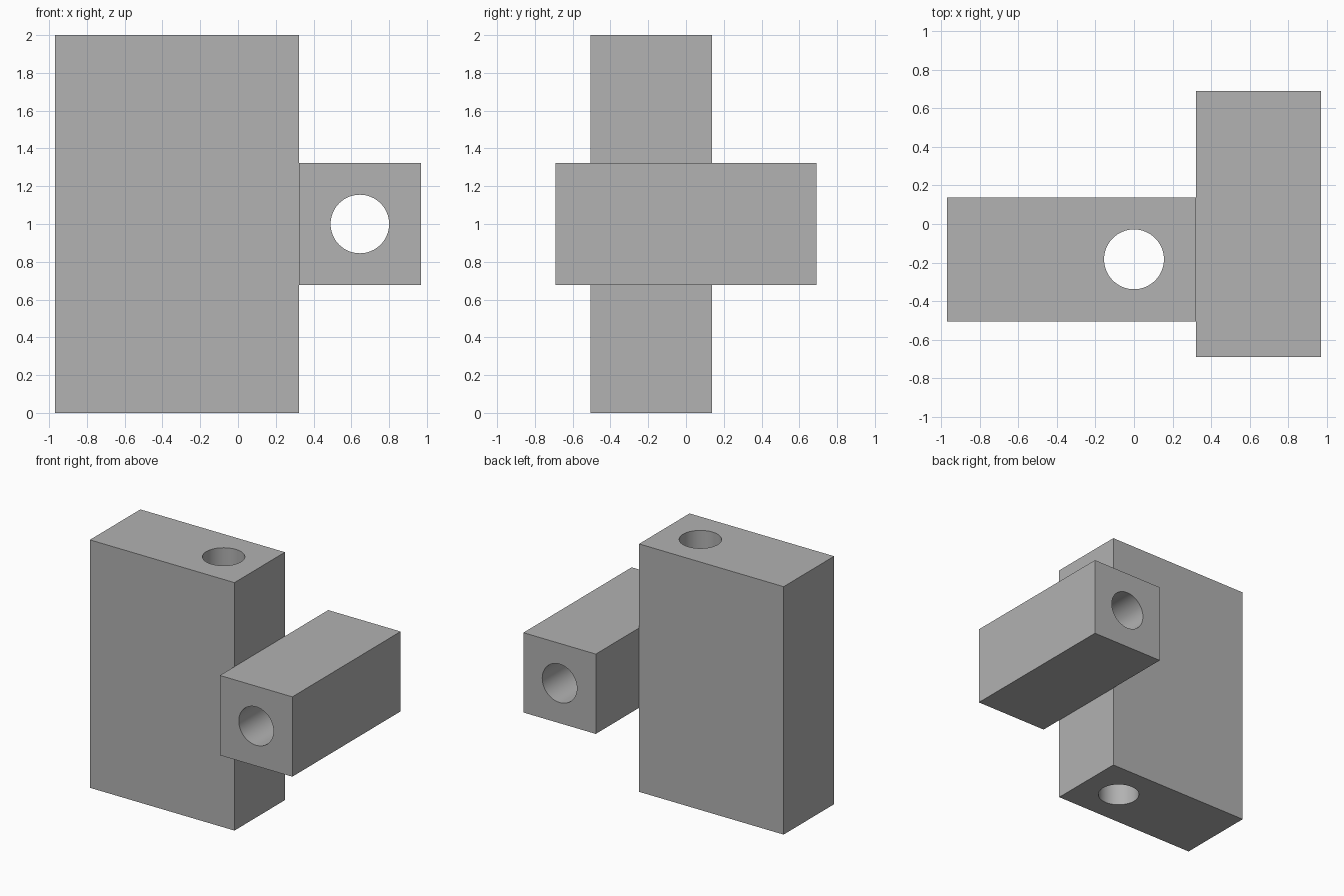
import bpy
from math import radians

cube = bpy.data.objects.get("Cube")
if cube:
    bpy.data.objects.remove(cube, do_unlink=True)

# Single grey material
grey = bpy.data.materials.new("plain grey")
grey.use_nodes = True
colour = (0.445, 0.445, 0.445, 1)
grey.diffuse_color = colour
grey.node_tree.nodes["Principled BSDF"].inputs["Base Color"].default_value = colour


def drilled_block(name, low, high, hole_centre, hole_rotation):
    """Box between two corners with a round hole bored through it."""
    size = [b - a for a, b in zip(low, high)]
    centre = [(a + b) / 2 for a, b in zip(low, high)]
    bpy.ops.mesh.primitive_cube_add(size=1, location=centre)
    block = bpy.context.object
    block.name = name
    block.scale = size
    bpy.ops.object.transform_apply(location=False, rotation=False, scale=True)
    block.data.materials.append(grey)

    # Bore cutter, removed once the hole is cut
    bpy.ops.mesh.primitive_cylinder_add(vertices=64, radius=0.155, depth=3,
                                        location=hole_centre, rotation=hole_rotation)
    cutter = bpy.context.object
    cutter.name = name + "_bore_cutter"
    cutter.hide_render = True
    cutter.data.materials.append(grey)

    bore = block.modifiers.new("bore", "BOOLEAN")
    bore.operation = "DIFFERENCE"
    bore.solver = "EXACT"
    bore.object = cutter
    bpy.ops.object.select_all(action="DESELECT")
    block.select_set(True)
    bpy.context.view_layer.objects.active = block
    bpy.ops.object.modifier_apply(modifier=bore.name)
    bpy.data.objects.remove(cutter, do_unlink=True)
    bpy.ops.object.shade_smooth_by_angle(angle=radians(30))
    return block


# Tall upright block with a vertical hole
drilled_block("upright_block", (-0.968, -0.505, 0), (0.322, 0.138, 2),
              (0, -0.183, 1), (0, 0, 0))

# Horizontal arm on its left side with a hole running front to back
drilled_block("cross_arm", (0.322, -0.69, 0.678), (0.968, 0.69, 1.322),
              (0.645, 0, 1), (radians(90), 0, 0))
